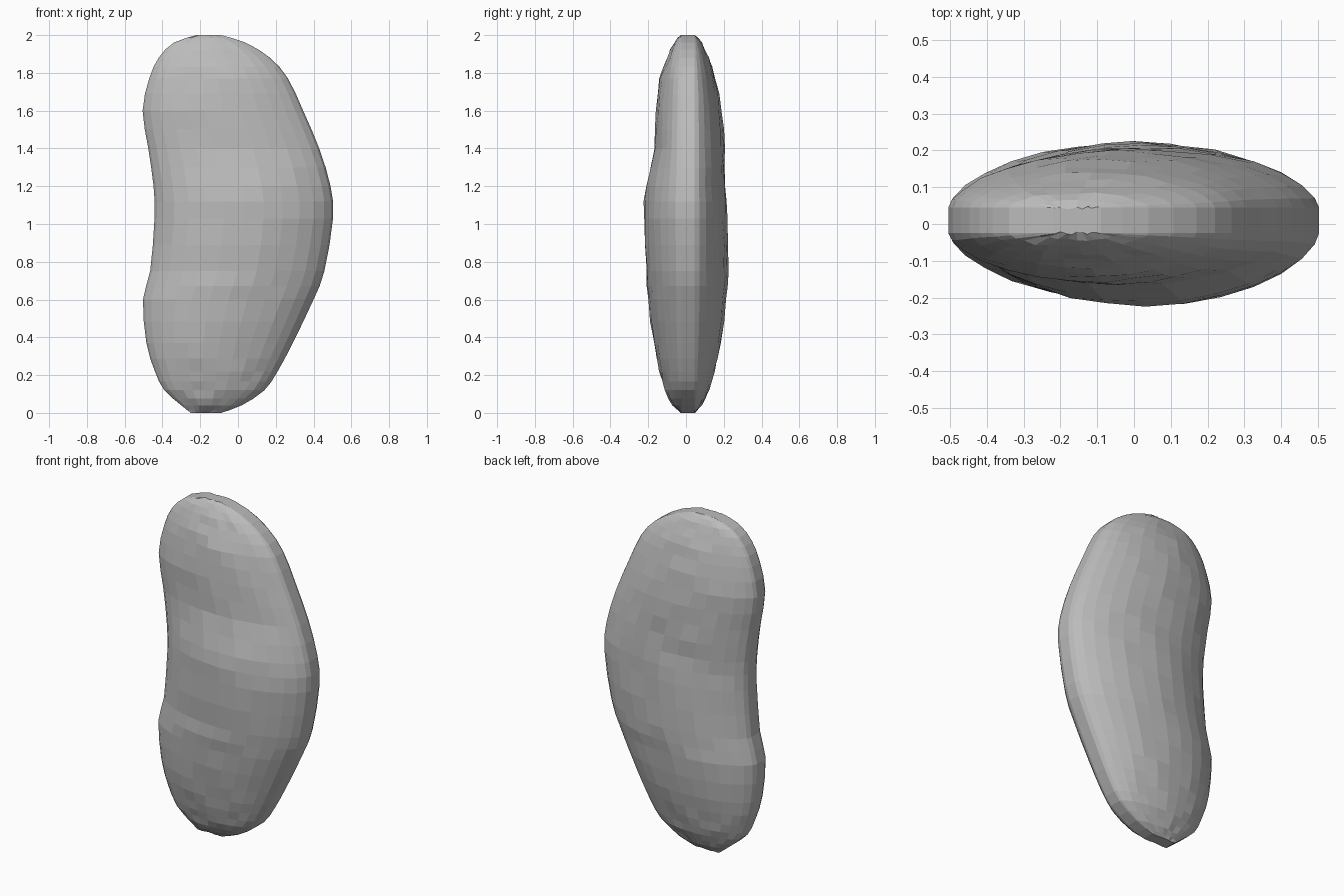
import bpy
import bmesh
import math
import random
from mathutils import Vector

random.seed(4)

cube = bpy.data.objects.get("Cube")
if cube:
    bpy.data.objects.remove(cube, do_unlink=True)

# Flat grey skin
skin = bpy.data.materials.new("bean_grey")
skin.use_nodes = True
grey = (0.5, 0.5, 0.5, 1)
skin.diffuse_color = grey
skin.node_tree.nodes["Principled BSDF"].inputs["Base Color"].default_value = grey

# Bean profile by height: z, right edge, left edge, front bulge, back bulge
RIM_FRONT, RIM_BACK = -0.025, 0.045
PROFILE = [Vector(row) for row in (
    (0, -.25, -.09, RIM_FRONT, RIM_BACK),
    (.04, -.3, .02, -.07, .08),
    (.12, -.39, .14, -.11, .12),
    (.22, -.44, .21, -.14, .15),
    (.37, -.485, .29, -.17, .185),
    (.6, -.503, .4, -.2, .215),
    (.75, -.465, .457, -.21, .222),
    (1.03, -.442, .503, -.225, .217),
    (1.2, -.447, .49, -.21, .207),
    (1.4, -.475, .43, -.167, .202),
    (1.6, -.505, .345, -.158, .188),
    (1.77, -.47, .265, -.137, .155),
    (1.88, -.42, .17, -.1, .12),
    (1.96, -.34, .04, -.065, .085),
    (2, -.22, -.09, RIM_FRONT, RIM_BACK),
)]


def smooth_between(a, b, c, d, t):
    """Catmull-Rom blend from b to c."""
    return b + 0.5 * t * (c - a + t * (2 * a - 5 * b + 4 * c - d
                                       + t * (3 * (b - c) + d - a)))


def slices(steps):
    rows = []
    last = len(PROFILE) - 1
    for i in range(last):
        keys = [PROFILE[min(max(i + k, 0), last)] for k in (-1, 0, 1, 2)]
        rows += [smooth_between(*keys, s / steps) for s in range(steps)]
    return rows + [PROFILE[-1]]


def section(row, columns):
    """Lens-shaped loop: front from right to left, then back from left to right."""
    z, low, high, front, back = row
    loop = []
    for rim, bulge, direction in ((RIM_FRONT, front, 1), (RIM_BACK, back, -1)):
        for j in range(columns + 1):
            angle = math.pi * j / columns
            u = -math.cos(angle) * direction
            x = (low + high) / 2 + u * (high - low) / 2
            swell = max(math.sin(angle), 0) ** 1.25
            dent = random.uniform(-.005, .005) * swell
            loop.append((x, rim + (bulge - rim) * swell + dent, z))
    return loop


# Bean body: stacked sections joined by faces, with a narrow flat rim
bm = bmesh.new()
rings = [[bm.verts.new(p) for p in section(row, 14)] for row in slices(2)]
for lower, upper in zip(rings, rings[1:]):
    count = len(lower)
    for j in range(count):
        k = (j + 1) % count
        bm.faces.new((lower[j], lower[k], upper[k], upper[j]))
bm.faces.new(rings[0][::-1])
bm.faces.new(rings[-1])
bmesh.ops.recalc_face_normals(bm, faces=bm.faces)

mesh = bpy.data.meshes.new("bean_body")
bm.to_mesh(mesh)
bm.free()
mesh.materials.append(skin)
bean = bpy.data.objects.new("bean_body", mesh)
bpy.context.collection.objects.link(bean)
